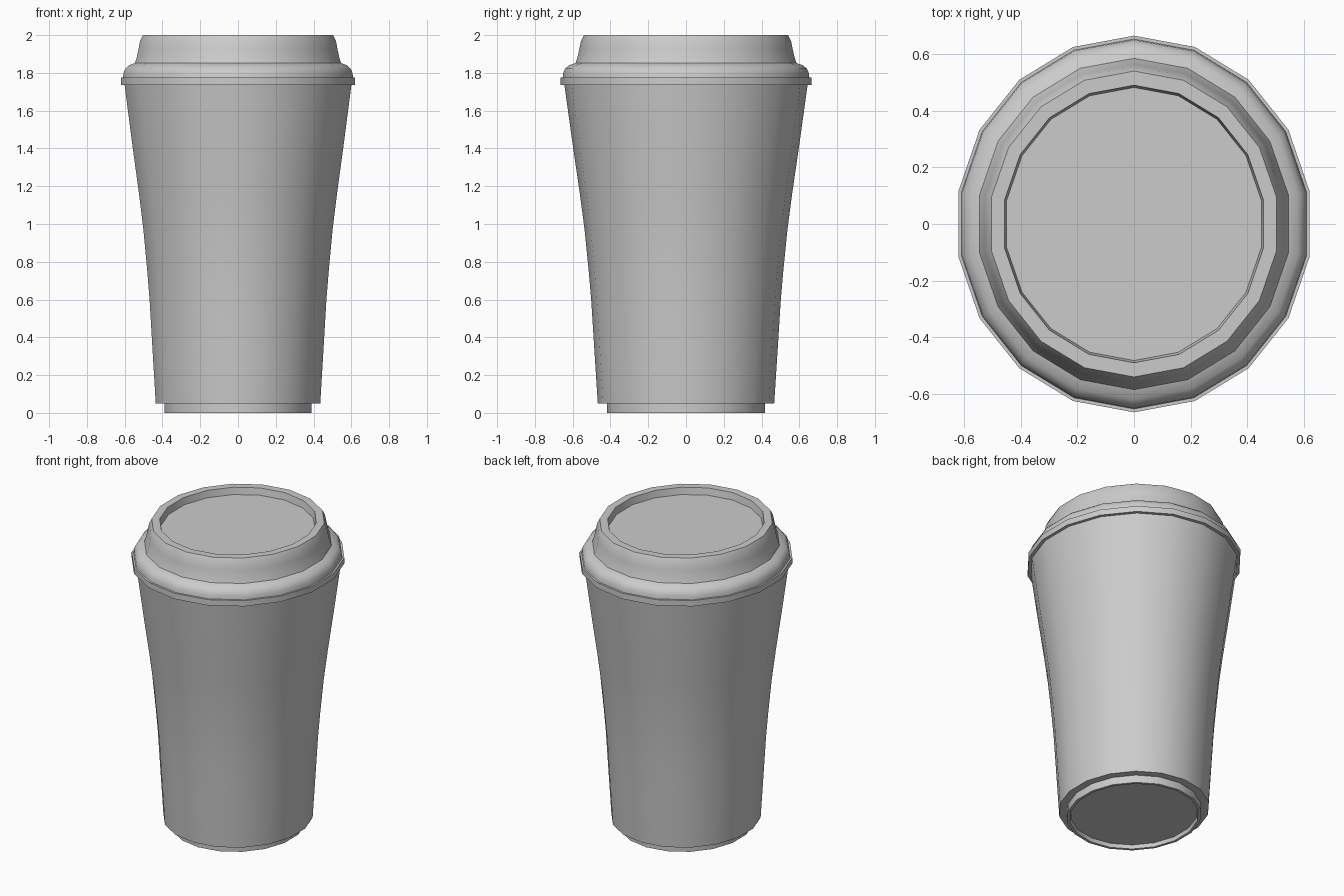
import bpy, bmesh, math

SIDES = 18
SQUASH = 0.947  # cup is slightly narrower across x

if "Cube" in bpy.data.objects:
    bpy.data.objects.remove(bpy.data.objects["Cube"])

grey = bpy.data.materials.new("plain grey")
grey.use_nodes = True
colour = (0.6, 0.6, 0.6, 1)
grey.diffuse_color = colour
grey.node_tree.nodes["Principled BSDF"].inputs["Base Color"].default_value = colour


def lathe(name, profile):
    """Spin (radius, height) points around z and cap both ends."""
    bm = bmesh.new()
    rings = []
    for radius, z in profile:
        ring = []
        for i in range(SIDES):
            a = 2 * math.pi * i / SIDES + math.pi / 2
            ring.append(bm.verts.new((radius * SQUASH * math.cos(a), radius * math.sin(a), z)))
        rings.append(ring)
    for low, high in zip(rings, rings[1:]):
        for i in range(SIDES):
            j = (i + 1) % SIDES
            bm.faces.new((low[i], low[j], high[j], high[i]))
    bm.faces.new(rings[0][::-1])
    bm.faces.new(rings[-1])
    bmesh.ops.recalc_face_normals(bm, faces=bm.faces)
    mesh = bpy.data.meshes.new(name)
    bm.to_mesh(mesh)
    bm.free()
    mesh.materials.append(grey)
    obj = bpy.data.objects.new(name, mesh)
    bpy.context.collection.objects.link(obj)
    bpy.ops.object.select_all(action="DESELECT")
    obj.select_set(True)
    bpy.context.view_layer.objects.active = obj
    bpy.ops.object.shade_smooth_by_angle(angle=math.radians(32))
    return obj


# Tapered cup with a recessed bottom and a narrow foot ring
lathe("cup", [
    (0.395, 0.025), (0.4, 0), (0.418, 0), (0.418, 0.05), (0.467, 0.05),
    (0.485, 0.33), (0.502, 0.6), (0.515, 0.75), (0.537, 0.97),
    (0.562, 1.16), (0.6, 1.42), (0.645, 1.745),
])

# Lid: rim band, rounded shoulder, tapered collar and sunken top
lathe("lid", [
    (0.64, 1.737), (0.665, 1.737), (0.665, 1.775), (0.653, 1.775),
    (0.65, 1.8), (0.64, 1.822), (0.62, 1.84), (0.585, 1.852),
    (0.575, 1.88), (0.564, 1.93), (0.556, 1.97), (0.54, 2.0),
    (0.49, 2.0), (0.482, 1.955),
])
